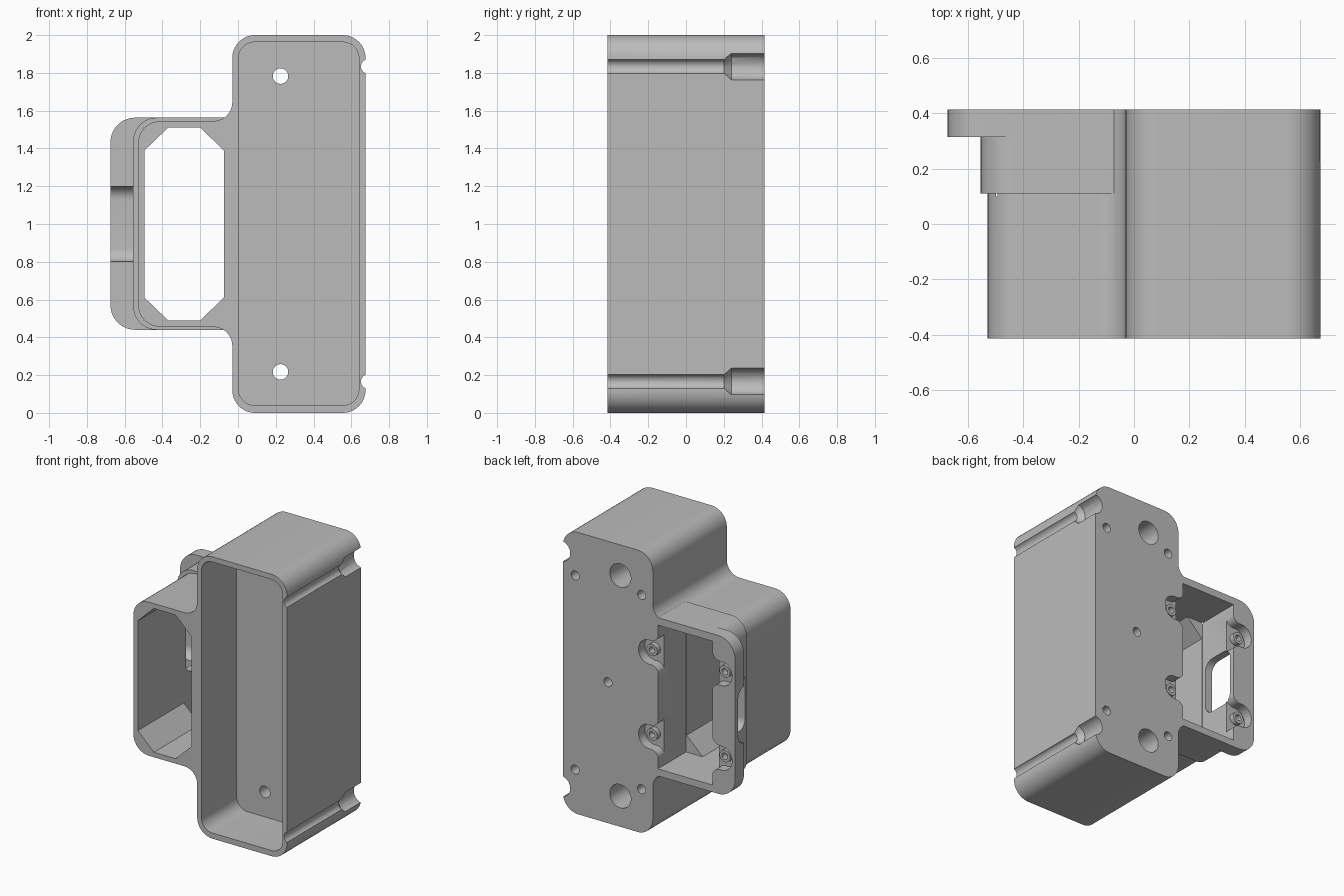
import bpy, bmesh, math
from mathutils import Vector, Matrix

cube = bpy.data.objects.get("Cube")
if cube:
    bpy.data.objects.remove(cube, do_unlink=True)

grey = bpy.data.materials.new("plain grey")
grey.use_nodes = True
colour = (0.5, 0.5, 0.5, 1)
grey.diffuse_color = colour
grey.node_tree.nodes["Principled BSDF"].inputs["Base Color"].default_value = colour

BACK, FRONT = 0.415, -0.415
ARM_X, MID_Z = -0.285, 1.0      # centre of the side opening


def add_object(name, bm):
    bmesh.ops.recalc_face_normals(bm, faces=bm.faces)
    mesh = bpy.data.meshes.new(name)
    bm.to_mesh(mesh)
    bm.free()
    mesh.materials.append(grey)
    ob = bpy.data.objects.new(name, mesh)
    bpy.context.collection.objects.link(ob)
    return ob


def fillet(corners, steps=10):
    """Round each (u, v, radius) corner of a closed outline."""
    out = []
    for i, (u, v, r) in enumerate(corners):
        p = Vector((u, v))
        if not r:
            out.append(p)
            continue
        a = (Vector(corners[i - 1][:2]) - p).normalized()
        b = (Vector(corners[(i + 1) % len(corners)][:2]) - p).normalized()
        half = a.angle(b) / 2
        centre = p + (a + b).normalized() * r / math.sin(half)
        start = p + a * r / math.tan(half) - centre
        end = p + b * r / math.tan(half) - centre
        sweep = start.angle_signed(end)
        for k in range(steps + 1):
            out.append(centre + Matrix.Rotation(-sweep * k / steps, 2) @ start)
    return out


def prism(name, corners, lo, hi, axis="Y"):
    """Extrude an outline along y (x, z outline) or along x (y, z outline)."""
    bm = bmesh.new()
    pts = fillet(corners)

    def place(p, t):
        return (p.x, t, p.y) if axis == "Y" else (t, p.x, p.y)
    ends = [[bm.verts.new(place(p, t)) for p in pts] for t in (lo, hi)]
    for ring in ends:
        bm.faces.new(ring)
    for i in range(len(pts)):
        bm.faces.new((ends[0][i - 1], ends[0][i], ends[1][i], ends[1][i - 1]))
    return add_object(name, bm)


def box(u0, u1, v0, v1, r0, r1):
    """Rectangle outline with radius r0 on the low-u side, r1 on the high."""
    return [(u0, v0, r0), (u1, v0, r1), (u1, v1, r1), (u0, v1, r0)]


def rod(name, x, z, r, y0, y1, r_end=None):
    bm = bmesh.new()
    turn = Matrix.Translation((x, (y0 + y1) / 2, z)) @ Matrix.Rotation(-math.pi / 2, 4, "X")
    bmesh.ops.create_cone(bm, cap_ends=True, segments=32, radius1=r,
                          radius2=r if r_end is None else r_end,
                          depth=y1 - y0, matrix=turn)
    return add_object(name, bm)


def combine(tool, operation="DIFFERENCE"):
    tool.hide_render = True
    mod = body.modifiers.new("bool", "BOOLEAN")
    mod.operation, mod.solver, mod.object = operation, "EXACT", tool
    bpy.context.view_layer.objects.active = body
    bpy.ops.object.modifier_apply(modifier=mod.name)
    bpy.data.objects.remove(tool, do_unlink=True)


# Tall case with the side arm, stepped wider towards the back
body = prism("housing", [
    (-0.03, 0, .12), (0.675, 0, .12), (0.675, 2, .12), (-0.03, 2, .12),
    (-0.03, 1.545, .1), (-0.53, 1.545, .12), (-0.53, 0.455, .12), (-0.03, 0.455, .1)],
    FRONT, BACK)
combine(prism("arm_step", box(-0.555, 0.2, 0.44, 1.563, .125, 0), 0.11, BACK), "UNION")
combine(prism("arm_flange", box(-0.675, 0.2, 0.44, 1.563, .13, 0), 0.315, BACK), "UNION")

# Front cavity of the tall case
combine(prism("cavity", box(0.003, 0.64, 0.04, 1.963, .085, .085), -0.6, -0.02))

# Side opening: octagon in front, rectangle behind
w, h = 0.21, 0.51
octagon = [(-w, -.39), (-.085, -h), (.085, -h), (w, -.39),
           (w, .39), (.085, h), (-.085, h), (-w, .39)]
combine(prism("octagon_cut", [(ARM_X + u, MID_Z + v, 0) for u, v in octagon], -0.6, 0.2))
combine(prism("rear_cut", box(ARM_X - w - .005, ARM_X + w + .005,
                              MID_Z - h, MID_Z + h, 0, 0), 0.1, 0.6))

# Rounded slot through the outer wall of the arm
combine(prism("wall_slot", box(0.13, 0.38, 0.8, 1.2, .07, .07), -0.8, -0.44, "X"))

# Screw notches around the rear opening, each with a drilled post
notch = [(.1, .17, 0), (w, .17, 0), (w, .085, .06), (.366, .085, .08),
         (.366, -.085, .08), (w, -.085, .06), (w, -.17, 0), (.1, -.17, 0)]
for side in (-1, 1):
    for z in (0.7, 1.3):
        x = ARM_X + side * 0.286
        combine(prism("notch", [(ARM_X + side * u, z + v, r) for u, v, r in notch], 0.345, 0.6))
        combine(rod("post", x, z, 0.042, 0.335, 0.38), "UNION")
        combine(rod("post_hole", x, z, 0.022, 0.335, 0.5))

# Mirrored details at both ends of the tall case
for s in (-1, 1):
    # Stepped grooves on the outer side
    z = MID_Z + s * 0.834
    combine(rod("groove", 0.69, z, 0.039, -0.6, 0.3))
    combine(rod("groove_cone", 0.69, z, 0.039, 0.2, 0.24, 0.072))
    combine(rod("groove_wide", 0.69, z, 0.072, 0.24, 0.6))
    # Counterbored through holes
    z = MID_Z + s * 0.783
    combine(rod("through_hole", 0.225, z, 0.041, -0.2, 0.5))
    combine(rod("counterbore", 0.225, z, 0.083, 0.1, 0.6))
    # Small blind holes
    for x in (0.058, 0.58):
        combine(rod("blind_hole", x, MID_Z + s * 0.689, 0.032, 0.15, 0.6))
combine(rod("centre_hole", 0.323, MID_Z, 0.032, 0.15, 0.6))

# Smooth curved walls, crisp edges
bpy.ops.object.select_all(action="DESELECT")
body.select_set(True)
bpy.context.view_layer.objects.active = body
bpy.ops.object.shade_smooth_by_angle(angle=math.radians(30))
